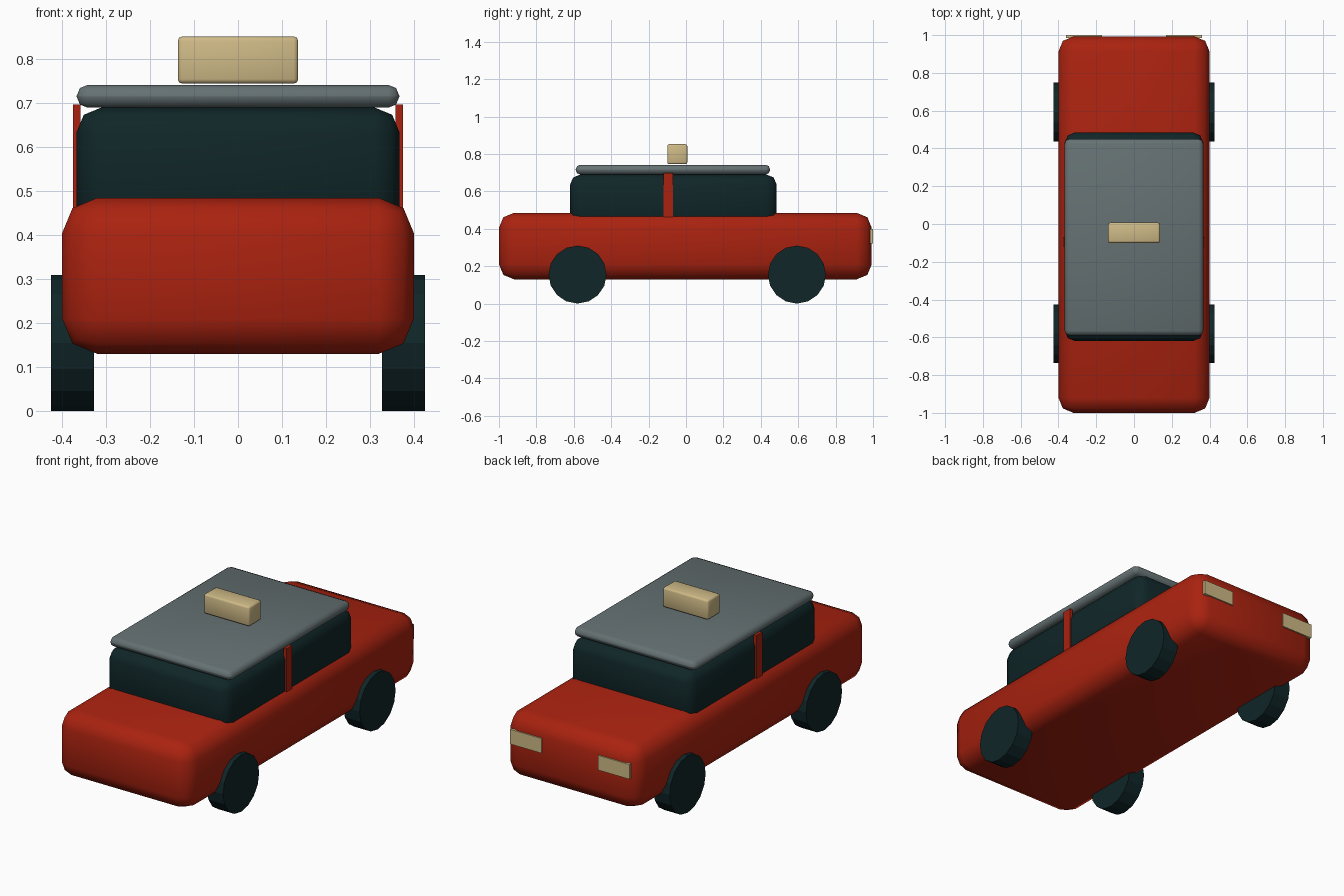
import bpy
import math

if "Cube" in bpy.data.objects:
    bpy.data.objects.remove(bpy.data.objects["Cube"], do_unlink=True)


def material(name, rgb):
    mat = bpy.data.materials.new(name)
    mat.use_nodes = True
    color = (*rgb, 1.0)
    mat.diffuse_color = color
    bsdf = next(n for n in mat.node_tree.nodes if n.type == "BSDF_PRINCIPLED")
    bsdf.inputs["Base Color"].default_value = color
    return mat


red = material("red paint", (0.4, 0.016, 0.005))
grey = material("grey roof", (0.13, 0.165, 0.17))
dark = material("dark teal", (0.005, 0.019, 0.021))
cream = material("cream", (0.62, 0.49, 0.24))


def box(name, low, high, mat, bevel=0.0, segments=2):
    """Box between two corners, with optional rounded edges."""
    centre = [(a + b) / 2 for a, b in zip(low, high)]
    bpy.ops.mesh.primitive_cube_add(size=1, location=centre)
    obj = bpy.context.object
    obj.name = name
    obj.scale = [b - a for a, b in zip(low, high)]
    bpy.ops.object.transform_apply(location=False, rotation=False, scale=True)
    obj.data.materials.append(mat)
    if bevel:
        mod = obj.modifiers.new("rounded edges", "BEVEL")
        mod.width = bevel
        mod.segments = segments
        bpy.ops.object.modifier_apply(modifier=mod.name)
        bpy.ops.object.shade_smooth_by_angle(angle=math.radians(50))
    return obj


def wheel(name, x, y):
    bpy.ops.mesh.primitive_cylinder_add(
        vertices=16, radius=0.155, depth=0.097,
        location=(x, y, 0.155), rotation=(0, math.pi / 2, 0))
    obj = bpy.context.object
    obj.name = name
    obj.data.materials.append(dark)


# Main shell, glasshouse, roof panel and roof sign
box("body", (-0.4, -1.0, 0.13), (0.4, 0.993, 0.485), red, 0.08)
box("cabin", (-0.367, -0.62, 0.41), (0.367, 0.485, 0.69), dark, 0.055)
box("roof", (-0.367, -0.59, 0.69), (0.367, 0.45, 0.742), grey, 0.025)
box("roof_sign", (-0.137, -0.1, 0.745), (0.137, 0.007, 0.852), cream, 0.01)

# Parts repeated on both sides
for side, s in (("left", 1), ("right", -1)):
    xs = sorted((s * 0.358, s * 0.375))
    box(f"{side}_door_pillar", (xs[0], -0.12, 0.45), (xs[1], -0.07, 0.697), red)
    xs = sorted((s * 0.17, s * 0.36))
    box(f"{side}_rear_light", (xs[0], 0.985, 0.32), (xs[1], 1.0, 0.40), cream)
    for end, y in (("front", -0.58), ("rear", 0.593)):
        wheel(f"{side}_{end}_wheel", s * 0.3765, y)
